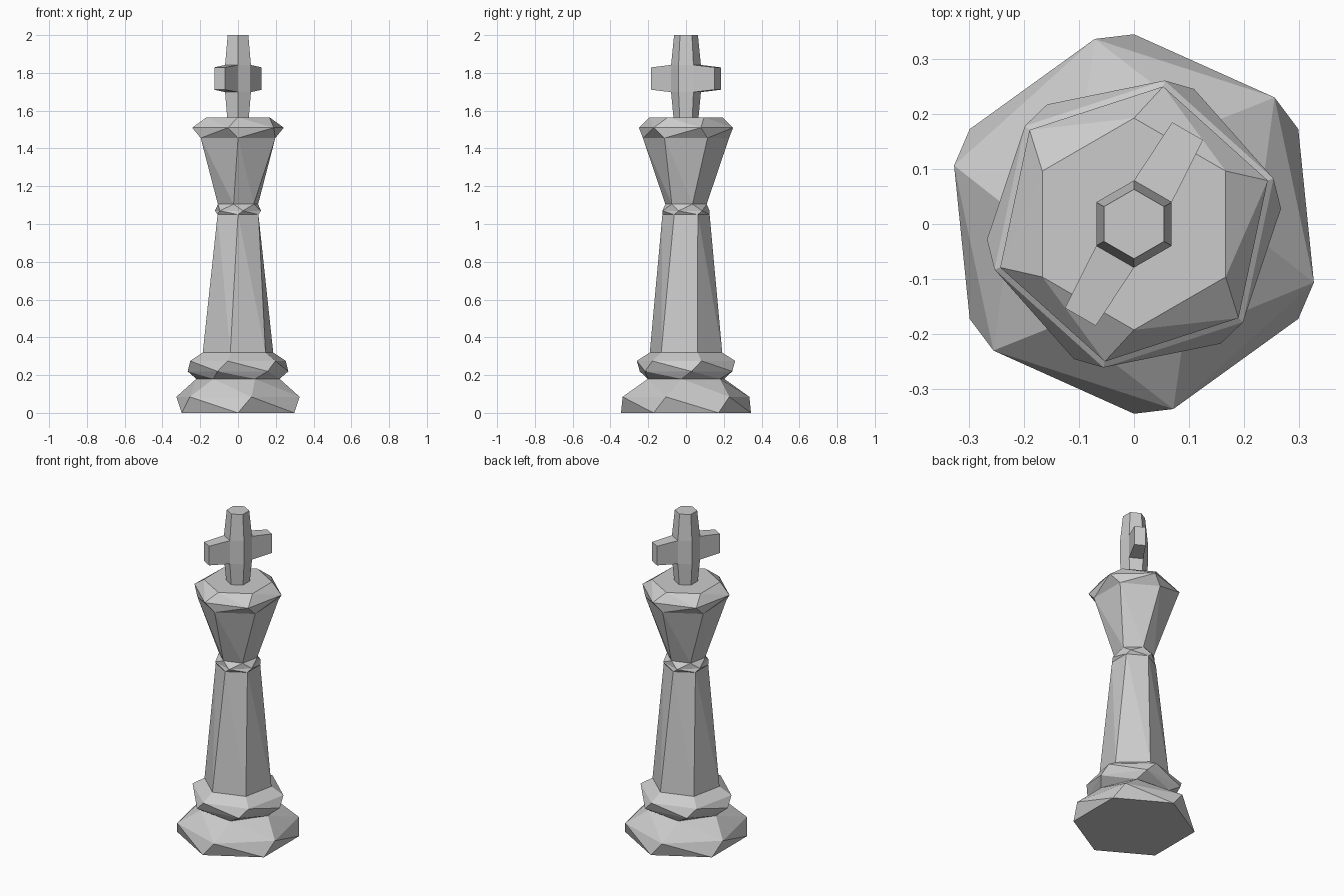
import bpy, bmesh
from math import sin, cos, radians

if "Cube" in bpy.data.objects:
    bpy.data.objects.remove(bpy.data.objects["Cube"])


def hex_loft(bm, rings):
    """Skin six-sided rings given as (z, radius, start angle); returns side faces per band."""
    loops = []
    for z, r, a in rings:
        loops.append([bm.verts.new((r * cos(radians(a + 60 * i)),
                                    r * sin(radians(a + 60 * i)), z)) for i in range(6)])
    bands = []
    for lo, hi in zip(loops, loops[1:]):
        bands.append([bm.faces.new((lo[i], lo[(i + 1) % 6], hi[(i + 1) % 6], hi[i]))
                      for i in range(6)])
    bm.faces.new(loops[0][::-1])
    bm.faces.new(loops[-1])
    return bands


def finish(name, bm):
    quads = [f for f in bm.faces if len(f.verts) == 4]
    bmesh.ops.triangulate(bm, faces=quads, quad_method='SHORT_EDGE')
    bmesh.ops.recalc_face_normals(bm, faces=bm.faces[:])
    me = bpy.data.meshes.new(name)
    bm.to_mesh(me)
    bm.free()
    bpy.context.collection.objects.link(bpy.data.objects.new(name, me))


# Twisted hexagonal body: foot, belt, shaft, collar, crown
bm = bmesh.new()
hex_loft(bm, [
    (0.00, 0.344, 30), (0.085, 0.343, 42), (0.18, 0.222, 54),
    (0.22, 0.268, 66), (0.275, 0.266, 78), (0.32, 0.196, 78),
    (1.05, 0.125, 90), (1.07, 0.128, 102), (1.105, 0.112, 78),
    (1.455, 0.228, 90), (1.51, 0.255, 78), (1.565, 0.192, 90),
])
finish("piece_body", bm)

# Cross on top: hexagonal stem with two tapered arms pulled from opposite faces
bm = bmesh.new()
bands = hex_loft(bm, [(1.56, 0.066, 30), (1.698, 0.079, 30),
                      (1.842, 0.079, 30), (2.0, 0.063, 30)])
for i in (0, 3):
    face = bands[1][i]
    face.normal_update()
    out = face.normal.copy()
    tip = bmesh.ops.extrude_discrete_faces(bm, faces=[face])["faces"][0]
    mid = tip.calc_center_median()
    for v in tip.verts:
        v.co = mid + (v.co - mid) * 0.82 + out * 0.126
finish("top_cross", bm)
